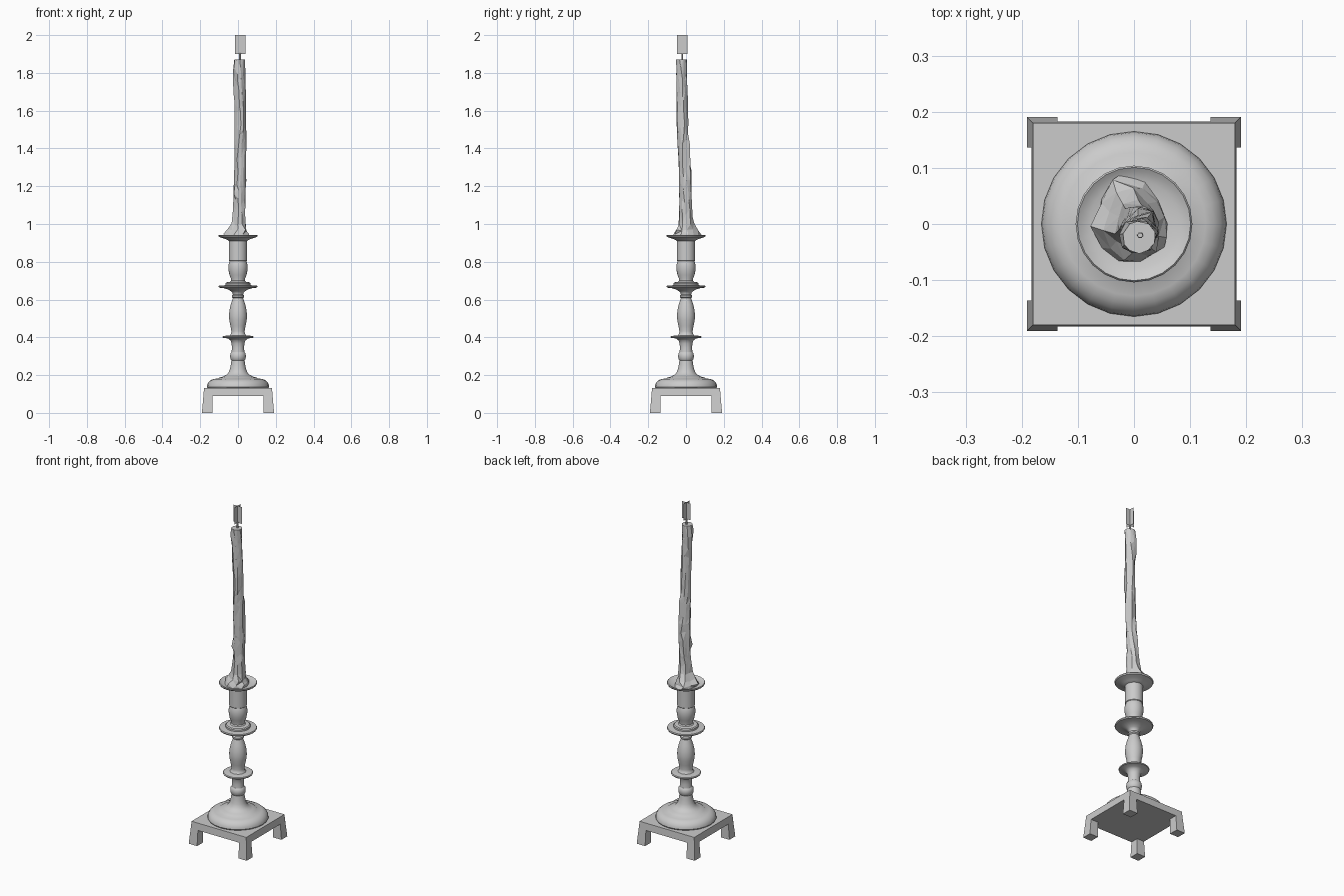
import bpy, bmesh, math, random

if "Cube" in bpy.data.objects:
    bpy.data.objects.remove(bpy.data.objects["Cube"])

random.seed(7)


def make_object(name, bm):
    bmesh.ops.recalc_face_normals(bm, faces=bm.faces)
    mesh = bpy.data.meshes.new(name)
    bm.to_mesh(mesh)
    bm.free()
    obj = bpy.data.objects.new(name, mesh)
    bpy.context.collection.objects.link(obj)
    return obj


def loft(name, rings):
    """Skin a stack of equal-sized rings and cap both ends."""
    bm = bmesh.new()
    rows = [[bm.verts.new(p) for p in ring] for ring in rings]
    n = len(rows[0])
    for a, b in zip(rows, rows[1:]):
        for i in range(n):
            j = (i + 1) % n
            bm.faces.new((a[i], a[j], b[j], b[i]))
    bm.faces.new(rows[0][::-1])
    bm.faces.new(rows[-1])
    return make_object(name, bm)


def circle(r, z, n=24, cx=0, cy=0):
    return [(cx + r * math.cos(2 * math.pi * i / n),
             cy + r * math.sin(2 * math.pi * i / n), z) for i in range(n)]


def turned(name, profile):
    obj = loft(name, [circle(r, z) for r, z in profile])
    bpy.ops.object.select_all(action='DESELECT')
    obj.select_set(True)
    bpy.context.view_layer.objects.active = obj
    bpy.ops.object.shade_smooth_by_angle(angle=math.radians(35))
    return obj


def rect(x0, x1, y0, y1, z):
    return [(x0, y0, z), (x1, y0, z), (x1, y1, z), (x0, y1, z)]


# Square base slab with four splayed feet
loft("base_slab", [rect(-.183, .183, -.183, .183, .09),
                   rect(-.18, .18, -.18, .18, .132)])
for sx in (-1, 1):
    for sy in (-1, 1):
        def corner(outer, z):
            xs = sorted((sx * .136, sx * outer))
            ys = sorted((sy * .136, sy * outer))
            return rect(*xs, *ys, z)
        loft("foot", [corner(.191, 0), corner(.183, .092)])

# Domed foot and lower neck
turned("dome_and_neck", [
    (.160, .130), (.165, .138), (.163, .150), (.155, .164), (.143, .174),
    (.128, .180), (.106, .182), (.100, .187), (.080, .192), (.062, .201),
    (.050, .214), (.043, .232), (.038, .255), (.035, .278), (.040, .285),
    (.042, .300), (.040, .315), (.034, .322), (.032, .345), (.034, .368),
    (.040, .384), (.052, .394), (.080, .398), (.082, .403), (.078, .407),
    (.045, .411)])

# Vase-shaped middle stem and drip disc
turned("middle_stem", [
    (.045, .409), (.037, .418), (.035, .432), (.040, .460), (.046, .490),
    (.048, .515), (.045, .545), (.038, .575), (.030, .598), (.027, .608),
    (.032, .613), (.032, .622), (.027, .627), (.029, .636), (.038, .645),
    (.055, .654), (.075, .660), (.100, .663), (.103, .669), (.100, .674),
    (.067, .676), (.067, .686), (.062, .691), (.042, .694)])

# Candle socket
turned("socket", [
    (.045, .690), (.037, .700), (.038, .712), (.045, .730), (.050, .755),
    (.051, .775), (.048, .795), (.045, .803), (.048, .806), (.048, .915)])

# Top pan, dished with a thin rim
turned("wax_pan", [
    (.048, .910), (.060, .918), (.080, .925), (.100, .931), (.104, .938),
    (.101, .942), (.095, .938), (.080, .931), (.050, .929)])

# Melted candle: irregular faceted column spreading at its foot
path = [(.93, -.003, 0, .080), (.947, -.003, 0, .075), (.968, 0, 0, .056),
        (1.0, .005, -.004, .041), (1.87, .009, -.024, .031)]
levels = path[:4]
for k in range(1, 15):
    t = k / 15
    levels.append((1.0 + .87 * t, .005 + .004 * t + .008 * math.sin(math.pi * t),
                   -.004 - .02 * t, .035 - .003 * t))
levels.append(path[4])
sides = 10
streak = [random.uniform(.85, 1.05) for _ in range(sides)]
rings = []
for k, (z, cx, cy, r) in enumerate(levels):
    ring = []
    for i in range(sides):
        if random.random() < .3:          # a drip starts or ends here
            streak[i] = random.choice((.78, .88, 1.0, 1.15))
        edge = k in (0, len(levels) - 1)
        a = 2 * math.pi * (i + random.uniform(-.2, .2)) / sides + .25 * math.sin(k * .6)
        rr = r * (streak[i] if k < len(levels) - 1 else random.uniform(.9, 1))
        dz = 0 if edge else random.uniform(-1, 1) * (.006 if k < 4 else .022)
        ring.append((cx + rr * math.cos(a), cy + rr * math.sin(a), z + dz))
    rings.append(ring)
candle = loft("candle", rings)
bm = bmesh.new()
bm.from_mesh(candle.data)
bmesh.ops.triangulate(bm, faces=[f for f in bm.faces if len(f.verts) == 4])
bm.to_mesh(candle.data)
bm.free()

# Wick
loft("wick", [circle(.006, 1.86, 6, .011, -.02), circle(.005, 1.905, 6, .011, -.02)])

# Flame: two crossed upright cards
bm = bmesh.new()
for dx, dy in ((.028, 0), (0, .028)):
    pts = [(-1, 1.9), (1, 1.9), (1, 2.0), (-1, 2.0)]
    bm.faces.new([bm.verts.new((.011 + s * dx, -.02 + s * dy, z)) for s, z in pts])
make_object("flame_cards", bm)
